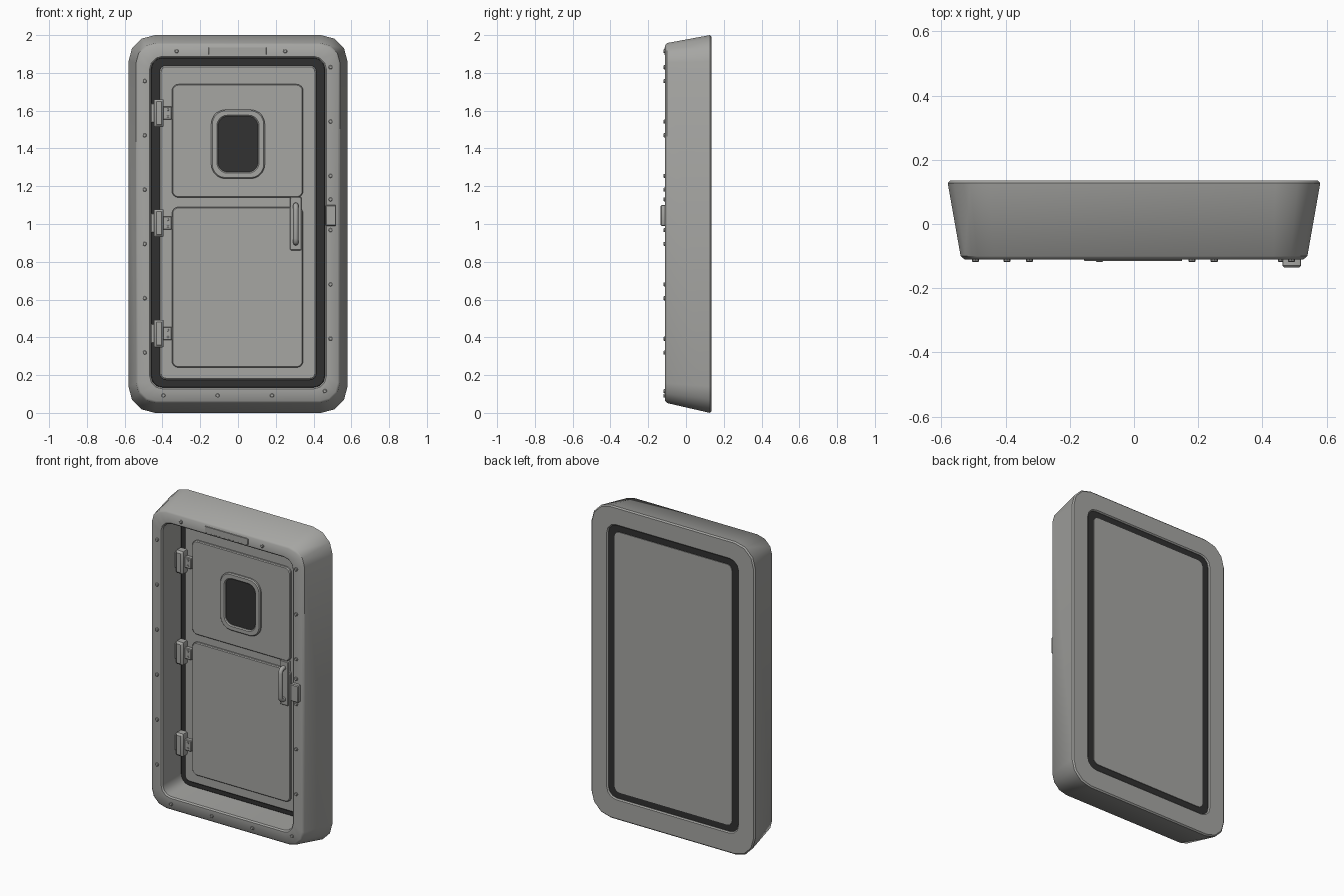
import bpy, bmesh, math

if "Cube" in bpy.data.objects:
    bpy.data.objects.remove(bpy.data.objects["Cube"])

def mat(name, c):
    m = bpy.data.materials.new(name)
    m.diffuse_color = (*c, 1)
    m.use_nodes = True
    m.node_tree.nodes["Principled BSDF"].inputs["Base Color"].default_value = m.diffuse_color
    return m

GREY = mat("painted_grey", (0.38, 0.38, 0.365))
RUBBER = mat("dark_rubber", (0.03, 0.03, 0.03))
GLASS = mat("dark_glass", (0.032, 0.032, 0.032))

def rrect(x0, x1, z0, z1, r, n):
    """Rounded rectangle outline in the xz plane."""
    pts = []
    for cx, cz, a0 in ((x1 - r, z1 - r, 0), (x0 + r, z1 - r, 90),
                       (x0 + r, z0 + r, 180), (x1 - r, z0 + r, 270)):
        for i in range(n + 1):
            a = math.radians(a0 + 90 * i / n)
            pts.append((cx + r * math.cos(a), cz + r * math.sin(a)))
    return pts

def finish(name, bm, m, angle=40):
    bmesh.ops.recalc_face_normals(bm, faces=bm.faces)
    me = bpy.data.meshes.new(name)
    bm.to_mesh(me)
    bm.free()
    me.materials.append(m)
    ob = bpy.data.objects.new(name, me)
    bpy.context.collection.objects.link(ob)
    bpy.ops.object.select_all(action='DESELECT')
    ob.select_set(True)
    bpy.context.view_layer.objects.active = ob
    bpy.ops.object.shade_smooth_by_angle(angle=math.radians(angle))
    return ob

def loft(name, sections, m, ring=False):
    """Skin outlines given as (points, y); close as a ring or cap both ends."""
    bm = bmesh.new()
    rows = [[bm.verts.new((x, y, z)) for x, z in pts] for pts, y in sections]
    n = len(rows[0])
    pairs = list(zip(rows, rows[1:])) + ([(rows[-1], rows[0])] if ring else [])
    for a, b in pairs:
        for i in range(n):
            j = (i + 1) % n
            bm.faces.new((a[i], a[j], b[j], b[i]))
    if not ring:
        bm.faces.new(rows[0])
        bm.faces.new(rows[-1])
    return finish(name, bm, m)

def plate(name, x0, x1, z0, z1, yf, yb, r, m=GREY, b=0.005, n=4):
    """Rounded plate with a bevelled front edge."""
    full = rrect(x0, x1, z0, z1, r, n)
    small = rrect(x0 + b, x1 - b, z0 + b, z1 - b, max(r - b, 0.001), n)
    return loft(name, [(full, yb), (full, yf + b), (small, yf)], m)

def ring_plate(name, o, i, yf, yb, m, b=0.004, n=5):
    """Rounded ring; o and i are (x0, x1, z0, z1, r)."""
    def grow(q, d):
        return rrect(q[0] - d, q[1] + d, q[2] - d, q[3] + d, q[4] + d, n)
    return loft(name, [(grow(o, 0), yb), (grow(o, 0), yf + b), (grow(o, -b), yf),
                       (grow(i, b), yf), (grow(i, 0), yf + b), (grow(i, 0), yb)], m, True)

# Tapered frame with its opening
N = 3
loft("door_frame", [
    (rrect(-.572, .572, .008, 1.992, .132, N), .135),
    (rrect(-.58, .58, 0, 2, .14, N), .127),
    (rrect(-.54, .54, .052, 1.958, .105, N), -.100),
    (rrect(-.528, .528, .064, 1.946, .095, N), -.110),
    (rrect(-.468, .468, .127, 1.888, .068, N), -.110),
    (rrect(-.46, .46, .135, 1.88, .06, N), -.102),
    (rrect(-.46, .46, .135, 1.88, .06, N), .128),
    (rrect(-.467, .467, .128, 1.887, .067, N), .135)], GREY, ring=True)

# Rubber seal between frame and door
ring_plate("door_seal", (-.461, .461, .134, 1.881, .06), (-.41, .41, .18, 1.835, .03),
           .08, .125, RUBBER)

# Door leaf, raised panels and window
plate("door_leaf", -.415, .415, .175, 1.84, .05, .129, .035, b=.008)
plate("upper_panel", -.35, .345, 1.14, 1.74, .034, .052, .035)
plate("lower_panel", -.35, .345, .24, 1.09, .034, .052, .035)
ring_plate("window_frame", (-.142, .142, 1.24, 1.605, .075), (-.106, .106, 1.275, 1.57, .05),
           .018, .036, GREY, b=.006)
plate("window_glass", -.108, .108, 1.273, 1.572, .029, .036, .05, GLASS, b=.001)

# Hinges
for k, z in enumerate((1.587, 1.005, .42)):
    plate(f"hinge_barrel_{k}", -.444, -.394, z - .073, z + .073, -.002, .052, .006, b=.012, n=2)
    plate(f"hinge_mount_{k}", -.462, -.42, z - .05, z + .05, .02, .05, .004, b=.003, n=2)
    plate(f"hinge_leaf_{k}", -.40, -.35, z - .035, z + .035, .025, .052, .006, b=.004, n=2)
    for dz in (-.018, .018):
        plate(f"hinge_screw_{k}", -.377, -.365, z + dz - .006, z + dz + .006, .021, .03,
              .0055, b=.001, n=2)

# Handle: back plate and bent grab bar
plate("handle_plate", .275, .337, .86, 1.143, .026, .052, .008, b=.004, n=2)
cu = bpy.data.curves.new("handle_bar", 'CURVE')
cu.dimensions = '3D'
cu.bevel_depth = .014
cu.bevel_resolution = 2
cu.use_fill_caps = True
path = [(.03, .9), (.008, .9), (-.002, .908), (-.006, .925)]
path += [(y, 2.0 - z) for y, z in reversed(path)]
sp = cu.splines.new('POLY')
sp.points.add(len(path) - 1)
for p, (y, z) in zip(sp.points, path):
    p.co = (.306, y, z, 1)
cu.materials.append(GREY)
bar = bpy.data.objects.new("handle_bar", cu)
bpy.context.collection.objects.link(bar)
bpy.ops.object.select_all(action='DESELECT')
bar.select_set(True)
bpy.context.view_layer.objects.active = bar
bpy.ops.object.convert(target='MESH')
bpy.ops.object.shade_smooth_by_angle(angle=math.radians(50))

# Latch box and blank name plate on the frame front
plate("latch_box", .463, .52, .99, 1.10, -.135, -.105, .006, b=.005, n=2)
plate("blank_plate", -.155, .15, 1.895, 1.935, -.115, -.105, .002, b=.001, n=1)

# Bolts around the frame
spots = [(-.494, 1.757 - .2875 * i) for i in range(6)]
spots += [(.49, 1.83 - .2875 * i) for i in range(6)] + [(.49, 1.13)]
spots += [(-.395, .092), (-.108, .092), (.18, .092), (.46, .115), (-.325, 1.915), (.25, 1.915)]
bm = bmesh.new()
for x, z in spots:
    rows = []
    for y, r in ((-.105, .011), (-.116, .011), (-.119, .008)):
        rows.append([bm.verts.new((x + r * math.cos(i * math.pi / 4), y,
                                   z + r * math.sin(i * math.pi / 4))) for i in range(8)])
    for a, b in zip(rows, rows[1:]):
        for i in range(8):
            bm.faces.new((a[i], a[i - 1], b[i - 1], b[i]))
    bm.faces.new(rows[0])
    bm.faces.new(rows[-1])
finish("frame_bolts", bm, GREY)
